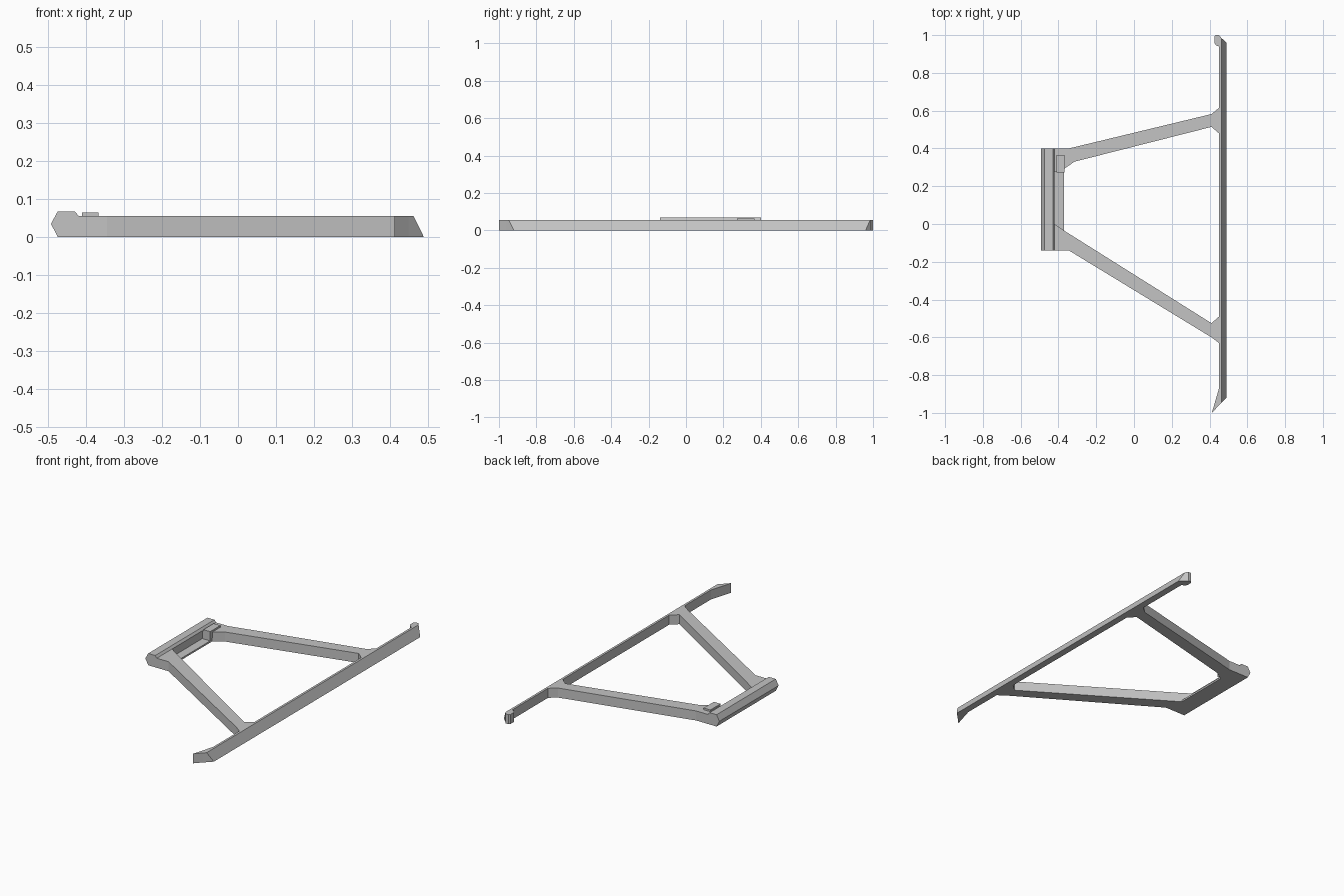
import bpy, bmesh

cube = bpy.data.objects.get("Cube")
if cube:
    bpy.data.objects.remove(cube, do_unlink=True)

grey = bpy.data.materials.new("plain grey")
grey.use_nodes = True
COLOUR = (0.55, 0.55, 0.55, 1)
grey.diffuse_color = COLOUR
grey.node_tree.nodes["Principled BSDF"].inputs["Base Color"].default_value = COLOUR

HEIGHT = 0.055


def loft(name, start, end):
    """Closed solid between two matching outlines."""
    bm = bmesh.new()
    a = [bm.verts.new(p) for p in start]
    b = [bm.verts.new(p) for p in end]
    n = len(a)
    bm.faces.new(a)
    bm.faces.new(b[::-1])
    for i in range(n):
        j = (i + 1) % n
        bm.faces.new((a[i], b[i], b[j], a[j]))
    bmesh.ops.recalc_face_normals(bm, faces=bm.faces)
    mesh = bpy.data.meshes.new(name)
    bm.to_mesh(mesh)
    bm.free()
    mesh.materials.append(grey)
    obj = bpy.data.objects.new(name, mesh)
    bpy.context.collection.objects.link(obj)
    return obj


def plan(name, outline, low=0, high=HEIGHT):
    """Extrude a plan outline upwards."""
    return loft(name, [(x, y, low) for x, y in outline],
                [(x, y, high) for x, y in outline])


# Long rail with a sloped outer face and mitred ends
section = [(0.45, 0), (0.49, 0), (0.463, HEIGHT), (0.45, HEIGHT)]
loft("long_rail",
     [(x, x - 1.41, z) for x, z in section],
     [(x, 0.96 + 0.9 * (0.49 - x), z) for x, z in section])

# Rail end pieces
plan("front_rail_hook", [(0.412, -1), (0.45, -0.96), (0.45, -0.87)])
plan("back_rail_hook", [(0.45, 0.94), (0.436, 0.945), (0.425, 0.958),
                        (0.425, 0.992), (0.432, 1), (0.45, 1), (0.46, 0.988),
                        (0.45, 0.98)])

# Arms with flared feet on the rail
plan("back_arm", [(-0.42, 0.4), (-0.345, 0.4), (0.41, 0.582), (0.45, 0.615),
                  (0.45, 0.48), (0.41, 0.514), (-0.315, 0.33),
                  (-0.37, 0.292), (-0.37, 0.275), (-0.42, 0.275)])
plan("front_arm", [(-0.42, -0.14), (-0.345, -0.14), (0.41, -0.6),
                   (0.45, -0.63), (0.45, -0.49), (0.41, -0.525),
                   (-0.37, -0.035), (-0.42, 0)])

# Short bar with a faceted outer edge and a raised ridge
bar = [(-0.475, 0), (-0.42, 0), (-0.42, HEIGHT), (-0.43, 0.068),
       (-0.475, 0.068), (-0.493, 0.035)]
loft("short_bar", [(x, -0.14, z) for x, z in bar],
     [(x, 0.4, z) for x, z in bar])

# Low ledge between the arms and the small raised clip
plan("ledge", [(-0.42, 0), (-0.37, -0.035), (-0.37, 0.275), (-0.42, 0.275)],
     high=0.01)
plan("clip", [(-0.411, 0.272), (-0.368, 0.272), (-0.368, 0.365),
              (-0.411, 0.365)], low=0.02, high=0.065)
